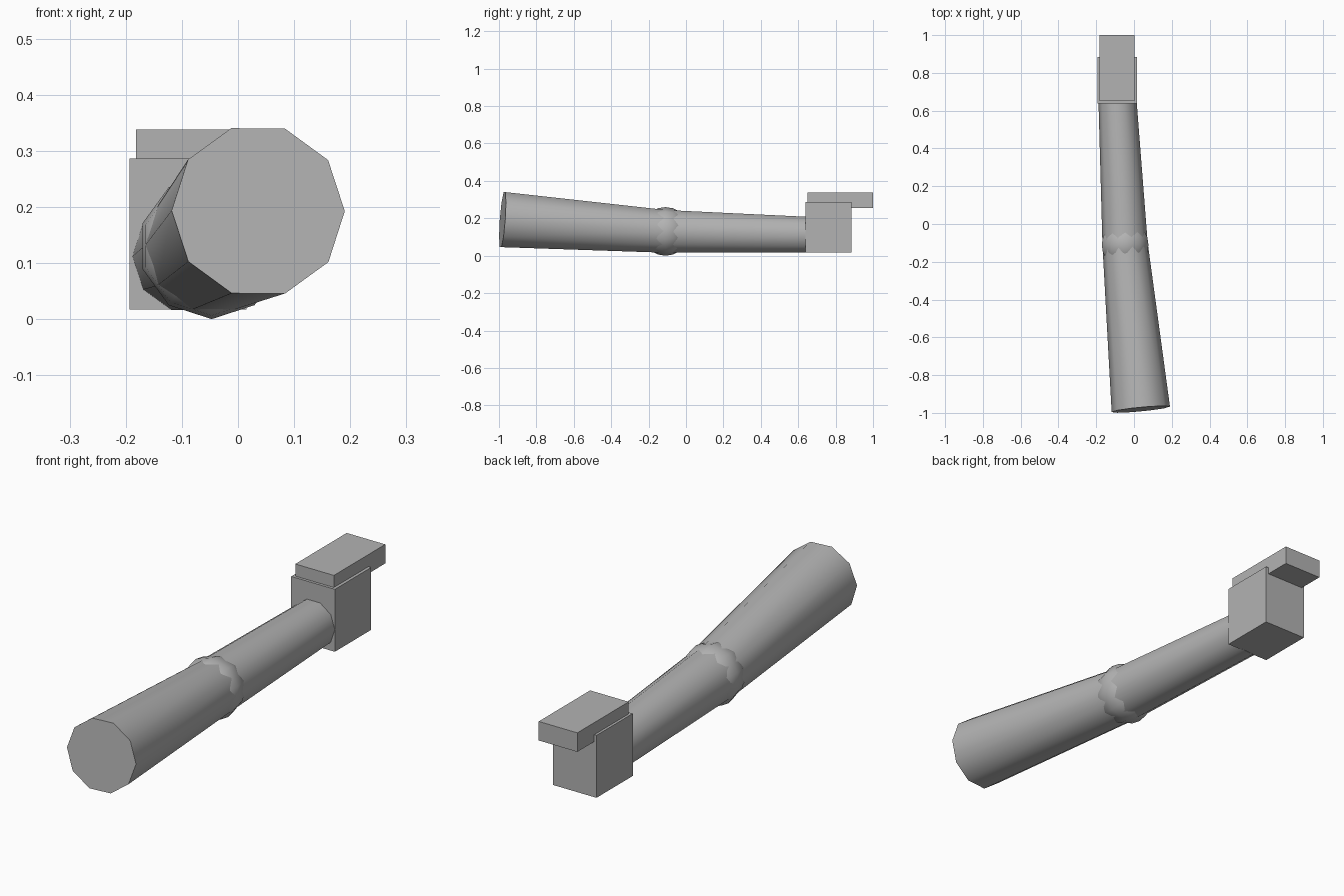
import bpy
import bmesh
from math import sin, cos, pi, radians
from mathutils import Vector

cube = bpy.data.objects.get("Cube")
if cube:
    bpy.data.objects.remove(cube, do_unlink=True)

SIDES = 10

grey = bpy.data.materials.new("plain grey")
grey.use_nodes = True
grey.diffuse_color = (0.45, 0.45, 0.45, 1)
grey.node_tree.nodes["Principled BSDF"].inputs["Base Color"].default_value = grey.diffuse_color


def finish(name, bm, smooth):
    bmesh.ops.remove_doubles(bm, verts=bm.verts, dist=1e-5)
    bmesh.ops.recalc_face_normals(bm, faces=bm.faces)
    mesh = bpy.data.meshes.new(name)
    bm.to_mesh(mesh)
    bm.free()
    mesh.materials.append(grey)
    obj = bpy.data.objects.new(name, mesh)
    bpy.context.collection.objects.link(obj)
    if smooth:
        bpy.ops.object.select_all(action='DESELECT')
        obj.select_set(True)
        bpy.context.view_layer.objects.active = obj
        bpy.ops.object.shade_smooth_by_angle(angle=radians(50))
    return obj


def lathe(name, origin, axis, profile, phase=0.0, caps=True):
    """Sweep (distance along axis, radius) pairs round an axis."""
    turn = Vector((0, 1, 0)).rotation_difference(axis)
    bm = bmesh.new()
    rings = []
    for along, r in profile:
        angles = [phase + 2 * pi * i / SIDES for i in range(SIDES)]
        rings.append([bm.verts.new(origin + turn @ Vector((r * cos(a), along, r * sin(a))))
                      for a in angles])
    for a, b in zip(rings, rings[1:]):
        for i in range(SIDES):
            j = (i + 1) % SIDES
            bm.faces.new((a[i], a[j], b[j], b[i]))
    if caps:
        bm.faces.new(rings[0])
        bm.faces.new(rings[-1])
    return finish(name, bm, True)


def limb(name, start, end, r1, r2):
    axis = end - start
    return lathe(name, start, axis, [(0, r1), (axis.length, r2)])


def block(name, low, high):
    bm = bmesh.new()
    bmesh.ops.create_cube(bm, size=1)
    low, high = Vector(low), Vector(high)
    bmesh.ops.scale(bm, vec=high - low, verts=bm.verts)
    bmesh.ops.translate(bm, vec=(low + high) / 2, verts=bm.verts)
    return finish(name, bm, False)


shoulder = Vector((0.036, -0.981, 0.193))
elbow = Vector((-0.047, -0.11, 0.13))
wrist = Vector((-0.087, 0.645, 0.112))

# Tapered arm segments
limb("upper_arm", shoulder, elbow, 0.155, 0.12)
limb("forearm", elbow, wrist, 0.12, 0.101)

# Faceted elbow ball, its corners just breaking through the limbs
R = 0.13
ball = [(-R * cos(pi * k / SIDES), R * sin(pi * k / SIDES)) for k in range(SIDES + 1)]
lathe("elbow_joint", elbow, Vector((0, 1, 0)), ball, phase=-pi / 2, caps=False)

# Hand
block("palm", (-0.193, 0.638, 0.017), (0.015, 0.885, 0.286))
block("fingers", (-0.182, 0.65, 0.256), (0.002, 1.0, 0.338))
